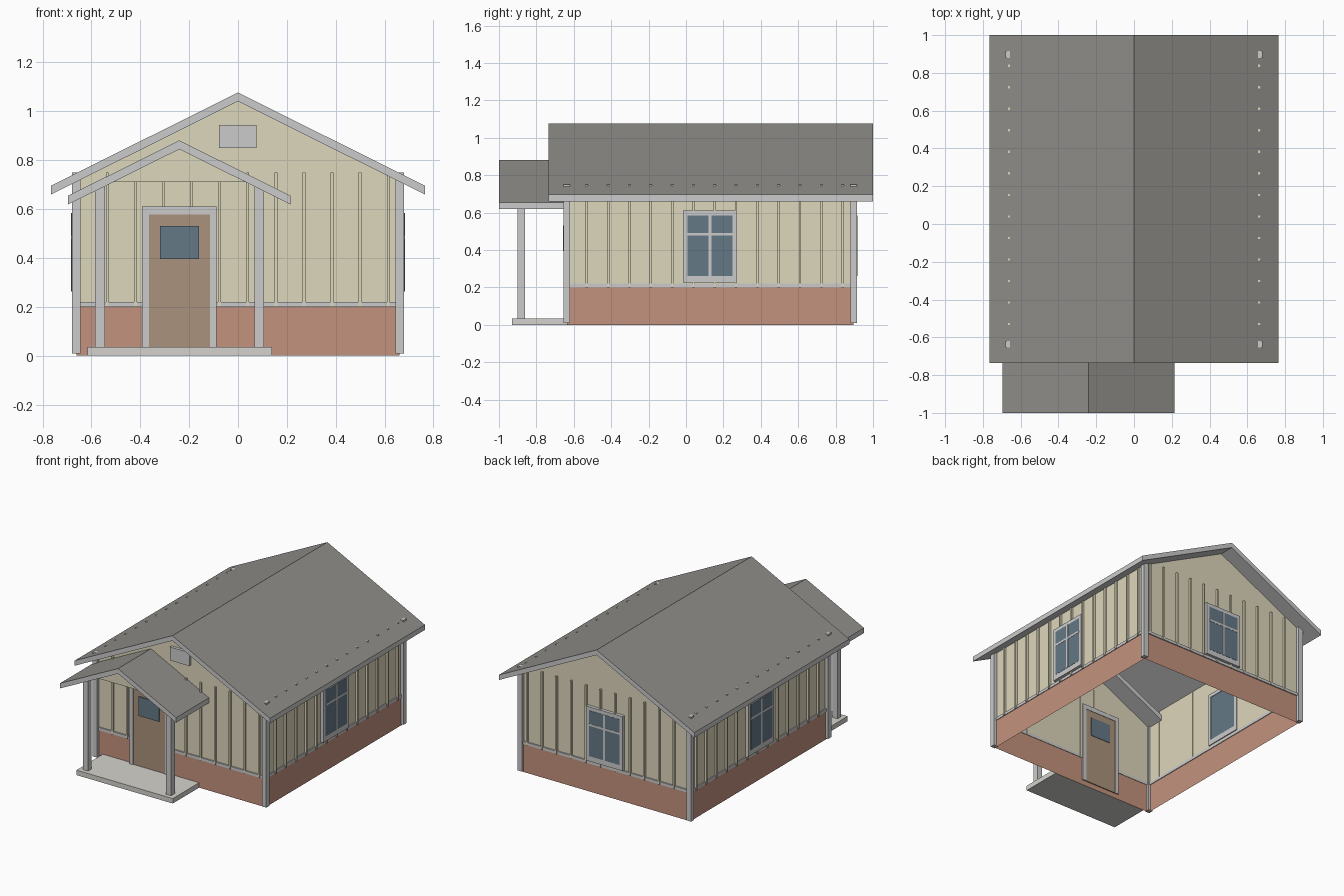
import bpy, bmesh
from math import radians
from mathutils import Matrix, Vector

if "Cube" in bpy.data.objects:
    bpy.data.objects.remove(bpy.data.objects["Cube"])


def material(name, r, g, b):
    m = bpy.data.materials.new(name)
    m.diffuse_color = (r, g, b, 1)
    m.use_nodes = True
    m.node_tree.nodes["Principled BSDF"].inputs["Base Color"].default_value = m.diffuse_color
    return m


TRIM = material("trim_grey", .61, .61, .61)
SLAB = material("concrete", .66, .65, .61)
WALL = material("siding_beige", .73, .68, .50)
BRICK = material("brick", .55, .29, .21)
ROOF = material("roofing", .28, .27, .25)
WOOD = material("door_brown", .40, .29, .20)
GLASS = material("glass_blue", .13, .19, .24)


def finish(bm, name, *mats):
    bmesh.ops.recalc_face_normals(bm, faces=bm.faces)
    me = bpy.data.meshes.new(name)
    bm.to_mesh(me)
    bm.free()
    for m in mats:
        me.materials.append(m)
    ob = bpy.data.objects.new(name, me)
    bpy.context.collection.objects.link(ob)
    return ob


def boxes(name, mat, bounds, place=Matrix()):
    """One object made of boxes given as (x0, x1, y0, y1, z0, z1)."""
    bm = bmesh.new()
    for x0, x1, y0, y1, z0, z1 in bounds:
        centre = Matrix.Translation(((x0 + x1) / 2, (y0 + y1) / 2, (z0 + z1) / 2))
        size = Matrix.Diagonal((x1 - x0, y1 - y0, z1 - z0, 1))
        bmesh.ops.create_cube(bm, size=1, matrix=place @ centre @ size)
    return finish(bm, name, mat)


def prism(name, profile, y0, y1, *mats, skip_down=False):
    """Extrude an xz profile along y."""
    bm = bmesh.new()
    face = bm.faces.new([bm.verts.new((x, y0, z)) for x, z in profile])
    ext = bmesh.ops.extrude_face_region(bm, geom=[face], use_keep_orig=True)
    moved = [v for v in ext["geom"] if isinstance(v, bmesh.types.BMVert)]
    bmesh.ops.translate(bm, verts=moved, vec=(0, y1 - y0, 0))
    bmesh.ops.recalc_face_normals(bm, faces=bm.faces)
    bm.normal_update()
    if len(mats) > 1:
        for f in bm.faces:
            f.material_index = int(f.normal.z > .5)
    if skip_down:
        flat = [f for f in bm.faces if abs(f.normal.z) > .5]
        bmesh.ops.delete(bm, geom=flat, context='FACES_ONLY')
    return finish(bm, name, *mats)


def gable_roof(name, cx, half, peak, eave, y0, y1, t=.036):
    prism(name, [(cx - half, eave), (cx, peak), (cx + half, eave),
                 (cx + half, eave - t), (cx, peak - t), (cx - half, eave - t)],
          y0, y1, TRIM, ROOF)


W, Y0, Y1 = .66, -.635, .895           # half width, front and back of the walls

# Brick base and siding: shells open at the bottom
prism("brick_base", [(-W, 0), (W, 0), (W, .2), (-W, .2)], Y0, Y1, BRICK, skip_down=True)
w = W - .003
prism("siding_walls", [(-w, .2), (w, .2), (w, .715), (0, 1.042), (-w, .715)],
      Y0 + .003, Y1 - .003, WALL, skip_down=False)
# open the siding floor and hidden top
me = bpy.data.objects["siding_walls"].data
bm = bmesh.new()
bm.from_mesh(me)
bmesh.ops.delete(bm, geom=[f for f in bm.faces if abs(f.normal.z) > .5], context='FACES_ONLY')
bm.to_mesh(me)
bm.free()

# Band on top of the brick
boxes("water_table_band", TRIM,
      [(-W - .007, W + .007, Y0 - .007, Y0 + .003, .2, .22),
       (-W - .007, W + .007, Y1 - .003, Y1 + .007, .2, .22)] +
      [(s * W - .005, s * W + .005, Y0, Y1, .2, .22) for s in (-1, 1)])

# Corner boards
boxes("corner_boards", TRIM,
      [(min(s * .645, s * .68), max(s * .645, s * .68), y, y + .035, .01, .75)
       for s in (-1, 1) for y in (-.655, .88)])

# Siding battens
b = .006
boxes("side_battens", WALL,
      [(s * .664 - .008, s * .664 + .008, y - b, y + b, .2, .75)
       for s in (-1, 1) for y in [-.53 + .114 * i for i in range(13)]])
boxes("gable_battens", WALL,
      [(x - b, x + b, y - .008, y + .008, .2, .75)
       for y in (Y0 - .003, Y1 + .003) for x in [-.535 + .115 * i for i in range(11)]])

# Roofs
gable_roof("main_roof", 0, .765, 1.077, .696, -.735, 1)
gable_roof("porch_roof", -.24, .455, .881, .655, -1, -.5)


# Windows, modelled facing -y with the wall surface at y = 0
def window(name, place):
    boxes(name + "_casing", TRIM,
          [(-.143, -.12, -.02, .01, .225, .61), (.12, .143, -.02, .01, .225, .61),
           (-.12, .12, -.02, .01, .585, .61), (-.12, .12, -.02, .01, .225, .262)], place)
    boxes(name + "_glass", GLASS, [(-.12, .12, -.0215, .006, .262, .585)], place)
    boxes(name + "_muntins", TRIM,
          [(-.008, .008, -.023, 0, .262, .585), (-.12, .12, -.023, 0, .477, .492)], place)


for name, pos, angle in (("right_window", (W, .128, 0), 90),
                         ("left_window", (-W, .128, 0), -90),
                         ("back_window", (0, Y1, 0), 180)):
    window(name, Matrix.Translation(pos) @ Matrix.Rotation(radians(angle), 4, 'Z'))

# Front door
boxes("door_frame", TRIM,
      [(-.393, -.365, -.655, -.625, .035, .61), (-.115, -.087, -.655, -.625, .035, .61),
       (-.365, -.115, -.655, -.625, .578, .61)])
boxes("door_leaf", WOOD, [(-.365, -.115, -.65, -.628, .035, .578)])
boxes("door_glass", GLASS, [(-.32, -.16, -.658, -.625, .395, .53)])

# Gable vent
boxes("gable_vent", TRIM, [(-.077, .075, -.652, -.625, .85, .945)])

# Porch slab, posts and gable panel
boxes("porch_slab", SLAB, [(-.615, .14, -.93, -.635, 0, .035)])
boxes("porch_posts", TRIM,
      [(x - .02, x + .02, -.9, -.86, .035, .69) for x in (-.565, .087)])
prism("porch_gable_panel", [(-.525, .71), (.045, .71), (-.24, .852)], -.895, -.875, WALL)
